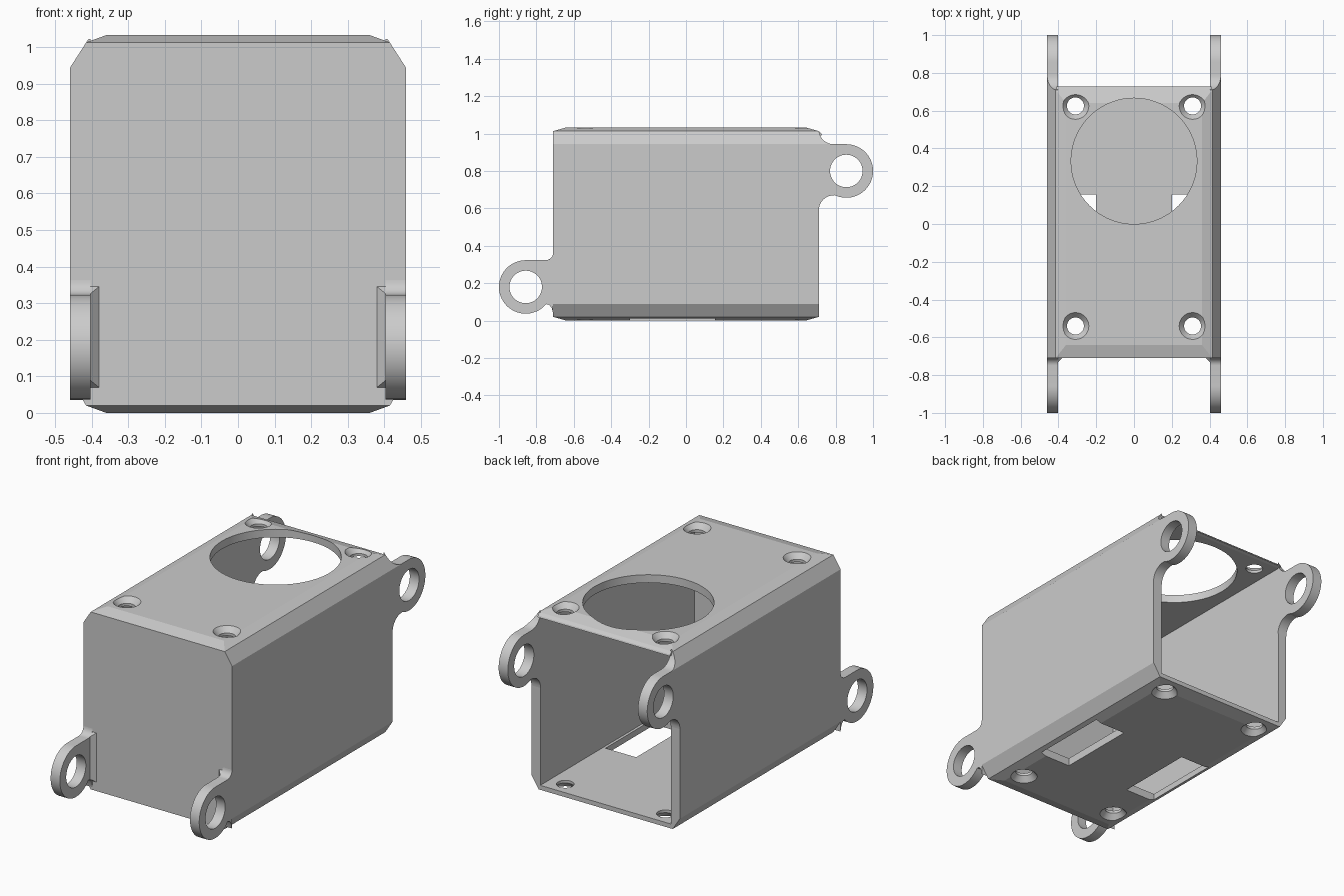
import bpy, bmesh, math
from mathutils import Vector

if "Cube" in bpy.data.objects:
    bpy.data.objects.remove(bpy.data.objects["Cube"])

grey = bpy.data.materials.new("plain_grey")
grey.diffuse_color = (0.6, 0.6, 0.6, 1)
grey.use_nodes = True
grey.node_tree.nodes["Principled BSDF"].inputs["Base Color"].default_value = grey.diffuse_color
H = 1.033


def make(name, bm):
    bmesh.ops.recalc_face_normals(bm, faces=bm.faces)
    me = bpy.data.meshes.new(name)
    bm.to_mesh(me)
    bm.free()
    me.materials.append(grey)
    ob = bpy.data.objects.new(name, me)
    bpy.context.collection.objects.link(ob)
    return ob


def hull(name, pts):
    bm = bmesh.new()
    for p in pts:
        bm.verts.new(p)
    bmesh.ops.convex_hull(bm, input=bm.verts)
    bmesh.ops.dissolve_limit(bm, angle_limit=0.01, verts=bm.verts, edges=bm.edges)
    return make(name, bm)


def box(name, x0, x1, y0, y1, z0, z1):
    return hull(name, [(x, y, z) for x in (x0, x1) for y in (y0, y1) for z in (z0, z1)])


def frustum(name, x, y, rings, n=48):
    """Closed round solid along z from (radius, z) rings."""
    return hull(name, [(x + r * math.cos(2 * math.pi * i / n),
                        y + r * math.sin(2 * math.pi * i / n), z)
                       for r, z in rings for i in range(n)])


def select(ob):
    bpy.ops.object.select_all(action='DESELECT')
    ob.select_set(True)
    bpy.context.view_layer.objects.active = ob


def cut(ob, cutter):
    select(ob)
    m = ob.modifiers.new("cut", 'BOOLEAN')
    m.operation, m.solver, m.object = 'DIFFERENCE', 'EXACT', cutter
    bpy.ops.object.modifier_apply(modifier=m.name)
    bpy.data.objects.remove(cutter)


def smooth(ob, deg):
    select(ob)
    bpy.ops.object.shade_smooth_by_angle(angle=math.radians(deg))


def arc(cy, cz, r, a0, a1, n):
    return [(cy + r * math.cos(math.radians(a0 + (a1 - a0) * i / n)),
             cz + r * math.sin(math.radians(a0 + (a1 - a0) * i / n))) for i in range(n + 1)]


# Housing: chamfered block, hollow and open at the back
pts = []
for x, y, z in ((.46, .71, .09), (.415, .71, .02), (.36, .64, 0)):
    pts += [(sx * x, sy * y, zz) for sx in (-1, 1) for sy in (-1, 1) for zz in (z, H - z)]
housing = hull("housing", pts)
cut(housing, box("cavity", -.405, .405, -.655, 1, .045, H - .045))

# Large round opening in the roof
cut(housing, frustum("round_opening", 0, .333, [(.333, .8), (.333, 1.2)], 72))

# Countersunk screw holes in roof and floor
for x in (-.31, .31):
    for y in (-.54, .625):
        for f in (lambda z: z, lambda z: H - z):
            cut(housing, frustum("screw_hole", x, y, [(.045, f(.2)), (.045, f(-.1))]))
            cut(housing, frustum("countersink", x, y, [(.045, f(.03)), (.088, f(-.02))]))

# Two rectangular slots in the floor
for s in (-1, 1):
    cut(housing, box("slot", s * .2, s * .39, -.3, .155, -.1, .2))
smooth(housing, 10)

# Thin lip on the rear edge of the roof
hull("roof_lip", [(x, y, z) for x in (-.41, .41)
                  for y, z in ((.70, .988), (.71, .988), (.728, .992), (.725, 1.0), (.71, 1.013), (.70, 1.013))])


# Mounting lugs: filleted eye profiles in (outward y, z)
front_profile = (arc(.75, .363, .04, 180, 270, 8) + arc(.857, .18, .143, 90, -140, 40)
                 + [(.73, .083), (.717, .065), (.71, .035)])
back_profile = (arc(.79, 1.023, .08, 180, 270, 10) + arc(.857, .8, .143, 90, -115, 40)
                + arc(.79, .59, .08, 90, 180, 10))


def lug(name, profile, s, d, cz):
    bm = bmesh.new()
    f = bm.faces.new([bm.verts.new((s * .46, d * y, z)) for y, z in profile])
    ext = bmesh.ops.extrude_face_region(bm, geom=[f], use_keep_orig=True)
    bmesh.ops.translate(bm, vec=(-s * .057, 0, 0),
                        verts=[v for v in ext['geom'] if isinstance(v, bmesh.types.BMVert)])
    # trim along the housing's upper side chamfer
    if d > 0:
        bmesh.ops.bisect_plane(bm, geom=bm.verts[:] + bm.edges[:] + bm.faces[:],
                               plane_co=(s * .46, 0, H - .09),
                               plane_no=Vector((s * .07, 0, .045)).normalized(), clear_outer=True)
        bmesh.ops.holes_fill(bm, edges=[e for e in bm.edges if e.is_boundary])
    ob = make(name, bm)
    # round eye
    ring = [(s * x, d * y, z) for x in (.3, .6) for y, z in arc(.857, cz, .087, 0, 352.5, 47)]
    cut(ob, hull("eye", ring))
    smooth(ob, 25)


for s, side in ((-1, "left"), (1, "right")):
    lug("front_lug_" + side, front_profile, s, -1, .18)
    lug("back_lug_" + side, back_profile, s, 1, .8)
    # small bevelled fillet between the front lug and the front wall
    hull("lug_fillet_" + side, [(s * x, y, z) for x, y, z in (
        (.38, -.71, .345), (.38, -.71, .07), (.405, -.71, .345), (.405, -.71, .07),
        (.405, -.735, .325), (.405, -.735, .09))])
